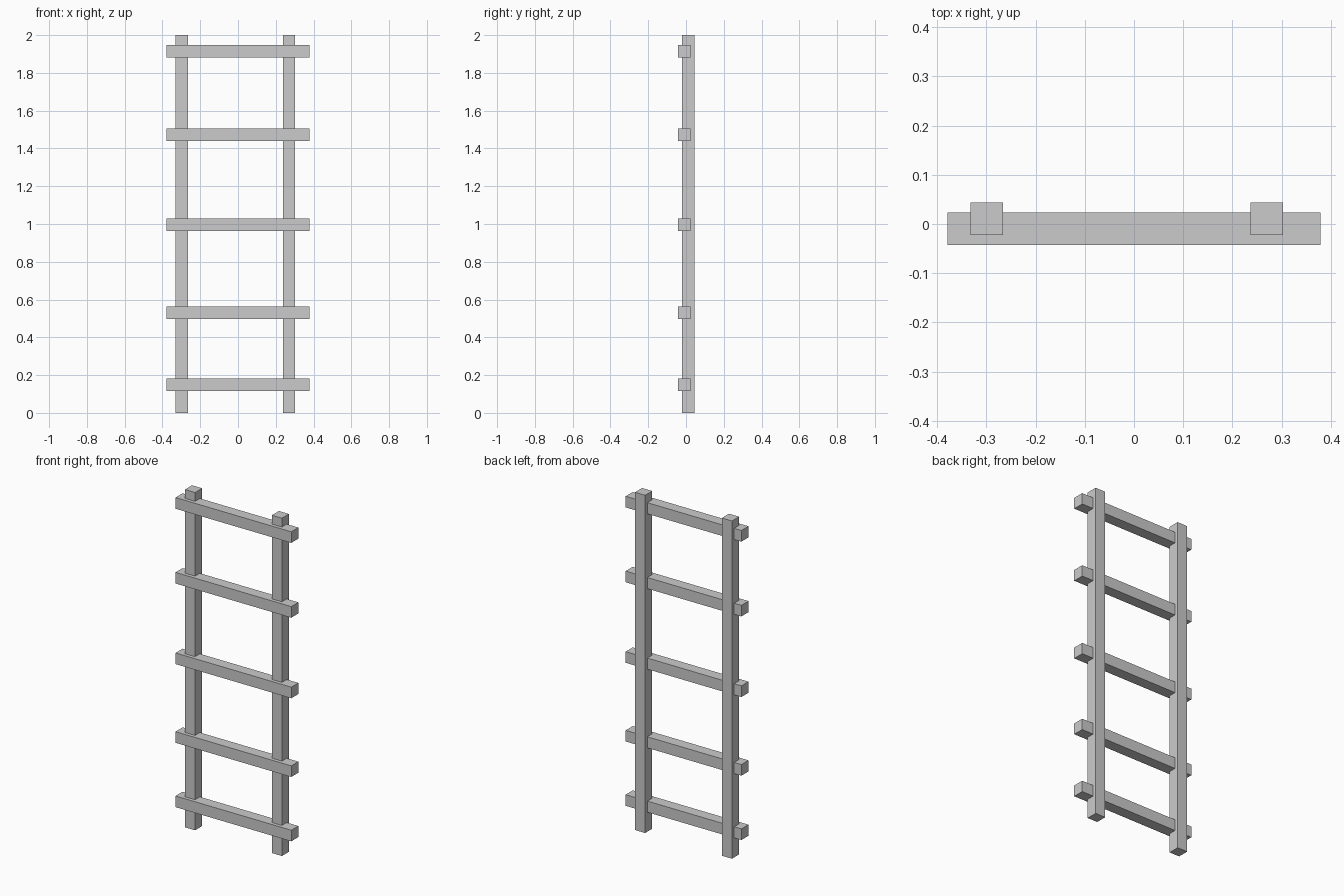
import bpy

if "Cube" in bpy.data.objects:
    bpy.data.objects.remove(bpy.data.objects["Cube"])

T = 0.066  # square timber thickness


def beam(name, center, size):
    bpy.ops.mesh.primitive_cube_add(size=1, location=center)
    ob = bpy.context.object
    ob.name = name
    ob.scale = size
    bpy.ops.object.transform_apply(location=False, rotation=False, scale=True)
    return ob


# Upright rails, set slightly behind the rungs
for name, x in (("left_rail", -0.299), ("right_rail", 0.270)):
    beam(name, (x, 0.011, 1.0), (T, T, 2.0))

# Rungs, half-lapped into the front of the rails
for i, z in enumerate((0.148, 0.529, 0.995, 1.472, 1.915)):
    beam(f"rung_{i + 1}", (0, -0.010, z), (0.758, T, T))
